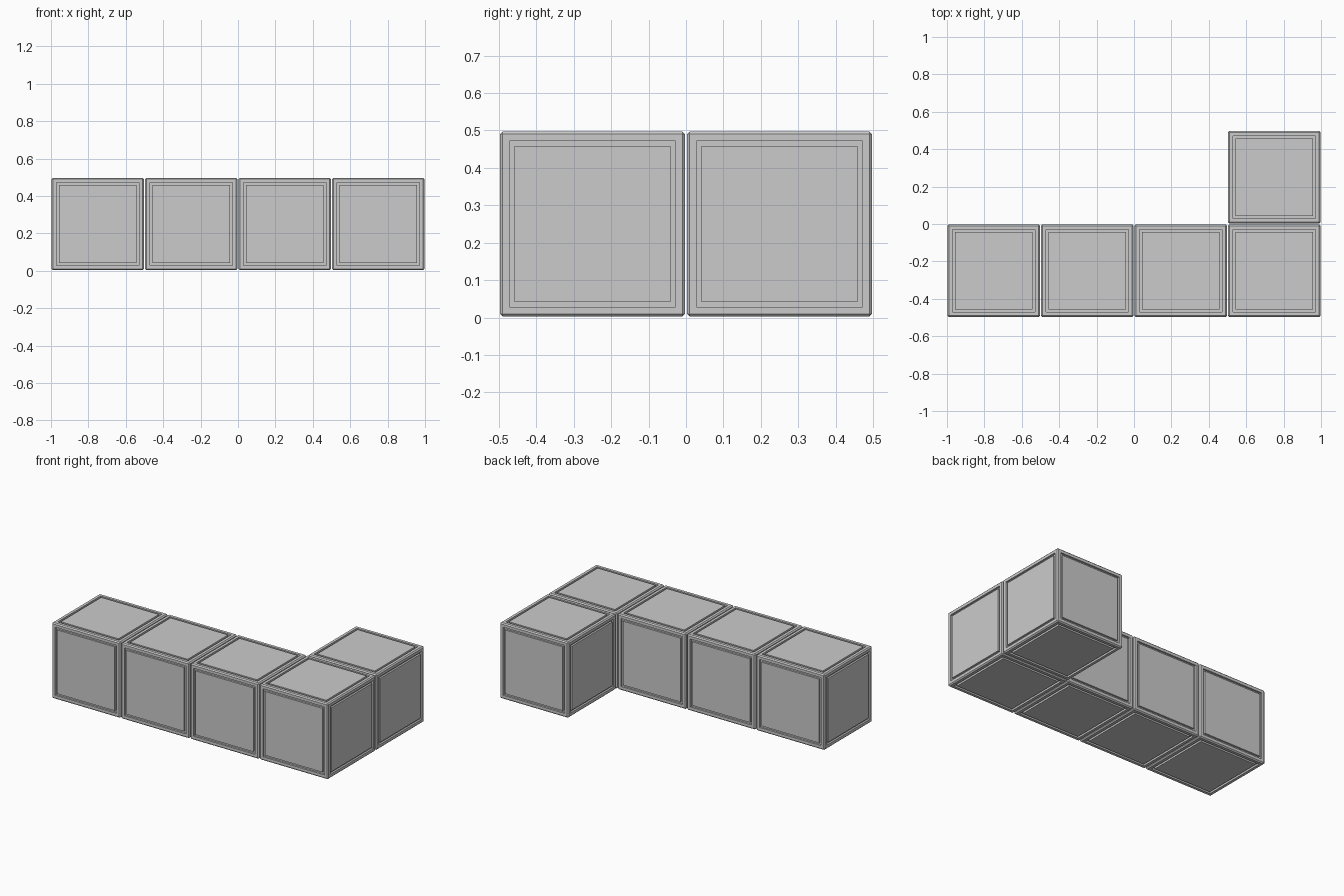
import bpy, bmesh

if "Cube" in bpy.data.objects:
    bpy.data.objects.remove(bpy.data.objects["Cube"])

SIZE = 0.494      # cube side
CHAMFER = 0.007   # edge chamfer
PITCH = 0.5


def panel_cube(name, loc):
    bm = bmesh.new()
    bmesh.ops.create_cube(bm, size=SIZE)
    # chamfered edges
    bmesh.ops.bevel(bm, geom=bm.edges[:], offset=CHAMFER, segments=1, affect='EDGES')
    # square groove around a flush panel on each big face
    big = [f for f in bm.faces if f.calc_area() > 0.1]
    for f in big:
        n = f.normal.copy()
        bmesh.ops.inset_region(bm, faces=[f], thickness=SIZE / 2 - CHAMFER - 0.214)
        bmesh.ops.inset_region(bm, faces=[f], thickness=0.0, depth=-0.012)
        bmesh.ops.inset_region(bm, faces=[f], thickness=0.019)
        bmesh.ops.inset_region(bm, faces=[f], thickness=0.0, depth=0.012)
    me = bpy.data.meshes.new(name)
    bm.to_mesh(me)
    bm.free()
    ob = bpy.data.objects.new(name, me)
    ob.location = loc
    bpy.context.collection.objects.link(ob)


# row of four blocks
for i in range(4):
    panel_cube(f"row_block_{i + 1}", (-0.75 + i * PITCH, -0.25, 0.25))
# side block forming the foot of the L
panel_cube("foot_block", (0.75, 0.25, 0.25))
